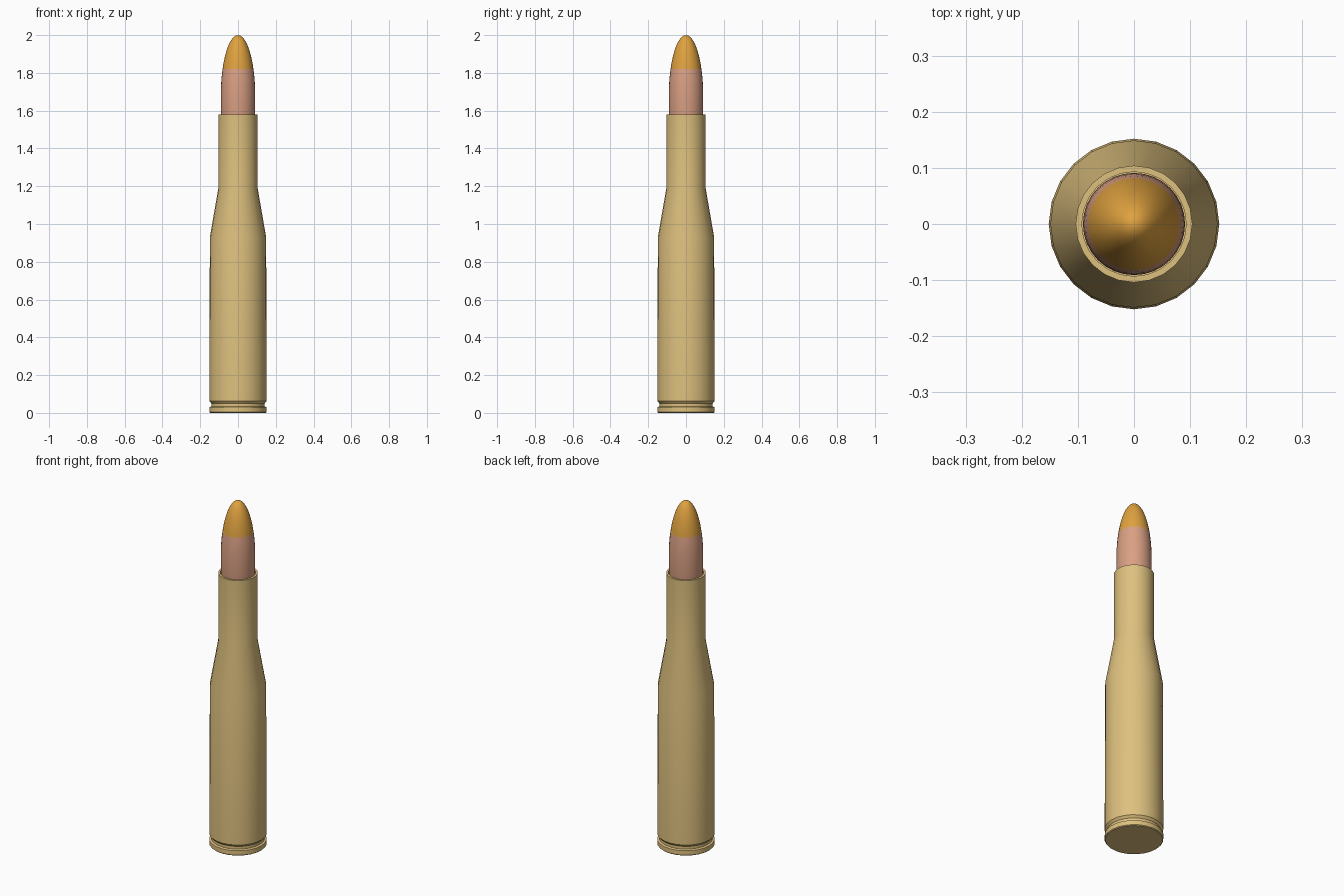
import bpy, bmesh, math

if "Cube" in bpy.data.objects:
    bpy.data.objects.remove(bpy.data.objects["Cube"])


def material(name, colour):
    m = bpy.data.materials.new(name)
    m.use_nodes = True
    m.diffuse_color = (*colour, 1)
    bsdf = m.node_tree.nodes["Principled BSDF"]
    bsdf.inputs["Base Color"].default_value = (*colour, 1)
    return m


def lathe(name, profile, sides, mats, smooth_angle=35, split=None):
    """Revolve (radius, height) points about z; a zero radius closes to a pole."""
    bm = bmesh.new()
    rings = []
    for r, z in profile:
        if r == 0:
            rings.append([bm.verts.new((0, 0, z))] * sides)
        else:
            angles = [2 * math.pi * i / sides for i in range(sides)]
            rings.append([bm.verts.new((r * math.cos(a), r * math.sin(a), z)) for a in angles])
    for low, high in zip(rings, rings[1:]):
        for i in range(sides):
            j = (i + 1) % sides
            corners = dict.fromkeys((low[i], low[j], high[j], high[i]))
            face = bm.faces.new(list(corners))
            # The second material begins above the split height
            if split and face.calc_center_median().z > split:
                face.material_index = 1
    bmesh.ops.recalc_face_normals(bm, faces=bm.faces)
    mesh = bpy.data.meshes.new(name)
    bm.to_mesh(mesh)
    bm.free()
    for m in mats:
        mesh.materials.append(m)
    obj = bpy.data.objects.new(name, mesh)
    bpy.context.collection.objects.link(obj)
    bpy.ops.object.select_all(action="DESELECT")
    obj.select_set(True)
    bpy.context.view_layer.objects.active = obj
    bpy.ops.object.shade_smooth_by_angle(angle=math.radians(smooth_angle))
    return obj


brass = material("brass", (0.73, 0.53, 0.21))
copper = material("copper", (0.70, 0.35, 0.23))
amber = material("amber_tip", (0.74, 0.36, 0.05))

# Casing: flat base, rim, extractor groove, tapered body, shoulder, open neck
lathe("casing", [
    (0, 0), (0.148, 0), (0.152, 0.004), (0.152, 0.03),
    (0.141, 0.034), (0.141, 0.05), (0.152, 0.063),
    (0.149, 0.93), (0.104, 1.19), (0.104, 1.58),
    (0.093, 1.58), (0.093, 1.45), (0, 1.45),
], 24, [brass])

# Projectile: straight shank, then an elliptical nose with a coloured tip
BASE, TOP, RADIUS, BAND = 1.68, 2.0, 0.091, 1.82
start = math.asin((BAND - BASE) / (TOP - BASE))
nose = [start * i / 4 for i in range(4)]
nose += [start + (math.pi / 2 - start) * i / 9 for i in range(9)]
shank = [(0, 1.46), (RADIUS - 0.006, 1.46), (RADIUS, 1.48)]
curve = [(RADIUS * math.cos(t), BASE + (TOP - BASE) * math.sin(t)) for t in nose]
lathe("projectile", shank + curve + [(0, TOP)], 32, [copper, amber], 40, BAND)
